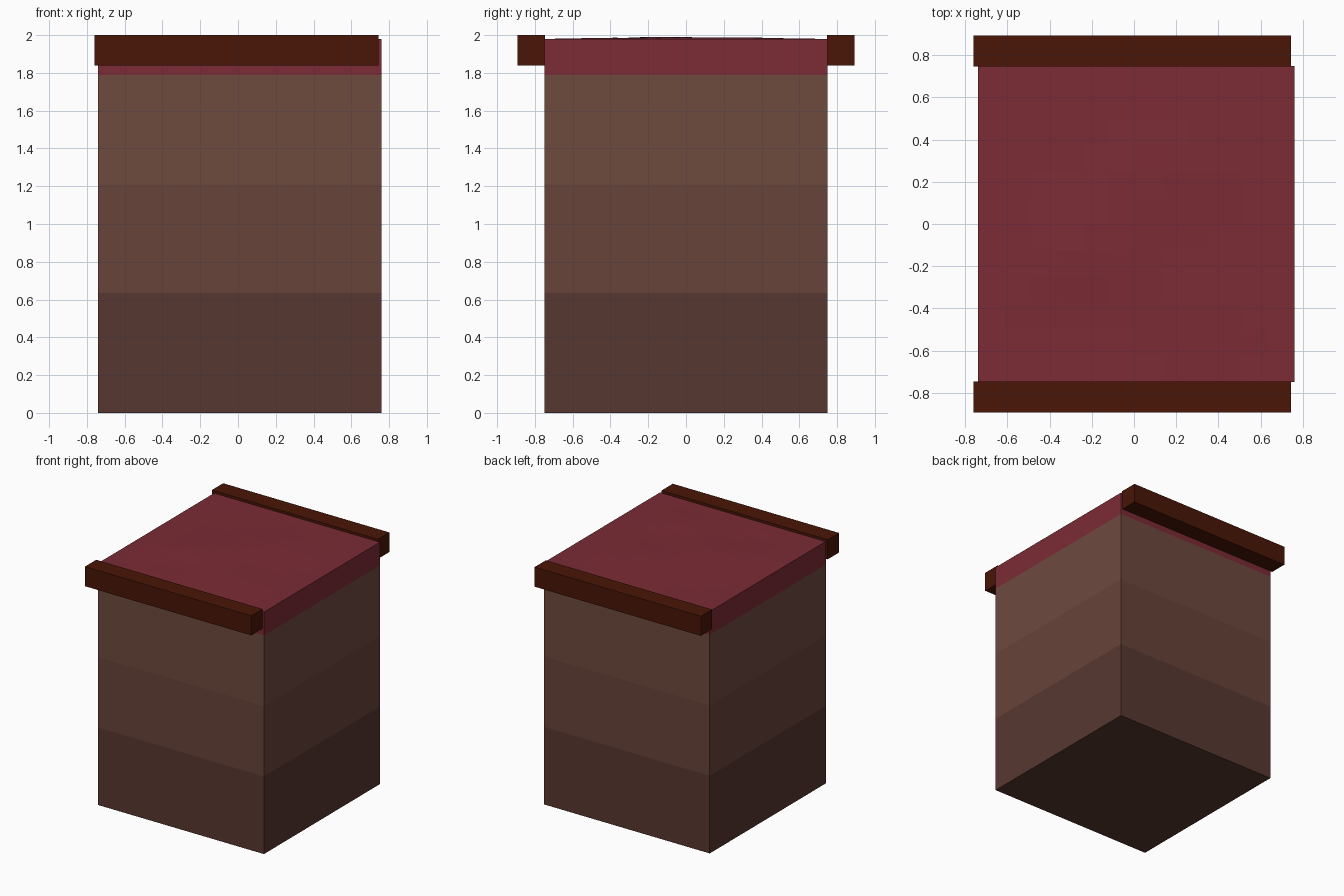
import bpy, bmesh, math

if "Cube" in bpy.data.objects:
    bpy.data.objects.remove(bpy.data.objects["Cube"])

X0, X1, Y = -0.74, 0.76, 0.75


def material(name, hex_rgb):
    # sRGB hex to linear diffuse colour
    rgb = [((hex_rgb >> s & 255) / 255) ** 2.2 for s in (16, 8, 0)]
    m = bpy.data.materials.new(name)
    m.diffuse_color = (*rgb, 1)
    m.use_nodes = True
    m.node_tree.nodes["Principled BSDF"].inputs["Base Color"].default_value = m.diffuse_color
    return m


def finish(name, bm, mat):
    bmesh.ops.recalc_face_normals(bm, faces=bm.faces)
    me = bpy.data.meshes.new(name)
    bm.to_mesh(me)
    bm.free()
    ob = bpy.data.objects.new(name, me)
    bpy.context.collection.objects.link(ob)
    me.materials.append(mat)
    return ob


def block(name, x, y, z, mat, drop_top=False, drop_bottom=False):
    bm = bmesh.new()
    bmesh.ops.create_cube(bm, size=1)
    for v in bm.verts:
        for i, (a, b) in enumerate((x, y, z)):
            v.co[i] = b if v.co[i] > 0 else a
    doomed = [f for f in bm.faces
              if (drop_top and f.normal.z > 0.9) or (drop_bottom and f.normal.z < -0.9)]
    bmesh.ops.delete(bm, geom=doomed, context='FACES')
    # keep outward normals on the open bands
    return finish(name, bm, mat)


# Stacked soil layers, open where they meet
layers = [("lower_soil", 0, 0.635, 0x583A34),
          ("middle_soil", 0.635, 1.21, 0x67453B),
          ("upper_soil", 1.21, 1.79, 0x6D4B40)]
for name, z0, z1, col in layers:
    block(name, (X0, X1), (-Y, Y), (z0, z1), material(name, col), True, z0 > 0)

# Red surface layer: gently uneven 12 x 12 top with a skirt around it
BUMPS = [(-0.24, -0.15, 0.011, 0.22), (0.3, -0.4, 0.006, 0.14),
         (0.15, 0.25, 0.008, 0.2), (-0.25, -0.42, -0.006, 0.1)]
bm = bmesh.new()
bmesh.ops.create_grid(bm, x_segments=12, y_segments=12, size=Y)
rim = [e for e in bm.edges if e.is_boundary]
for v in bm.verts:
    v.co.x += (X0 + X1) / 2
    v.co.z = 1.98
    if not v.is_boundary:
        v.co.z += sum(h * math.exp(-((v.co.x - x) ** 2 + (v.co.y - y) ** 2) / (2 * r * r))
                      for x, y, h, r in BUMPS)
skirt = bmesh.ops.extrude_edge_only(bm, edges=rim)["geom"]
for v in skirt:
    if isinstance(v, bmesh.types.BMVert):
        v.co.z = 1.79
finish("red_surface", bm, material("red_surface", 0x7B2F38))

# Wooden edge beams, front and back
wood = material("wood", 0x4A1C0E)
for name, y in (("front_beam", (-0.893, -0.747)), ("back_beam", (0.747, 0.893))):
    block(name, (-0.76, 0.745), y, (1.84, 2.0), wood)
